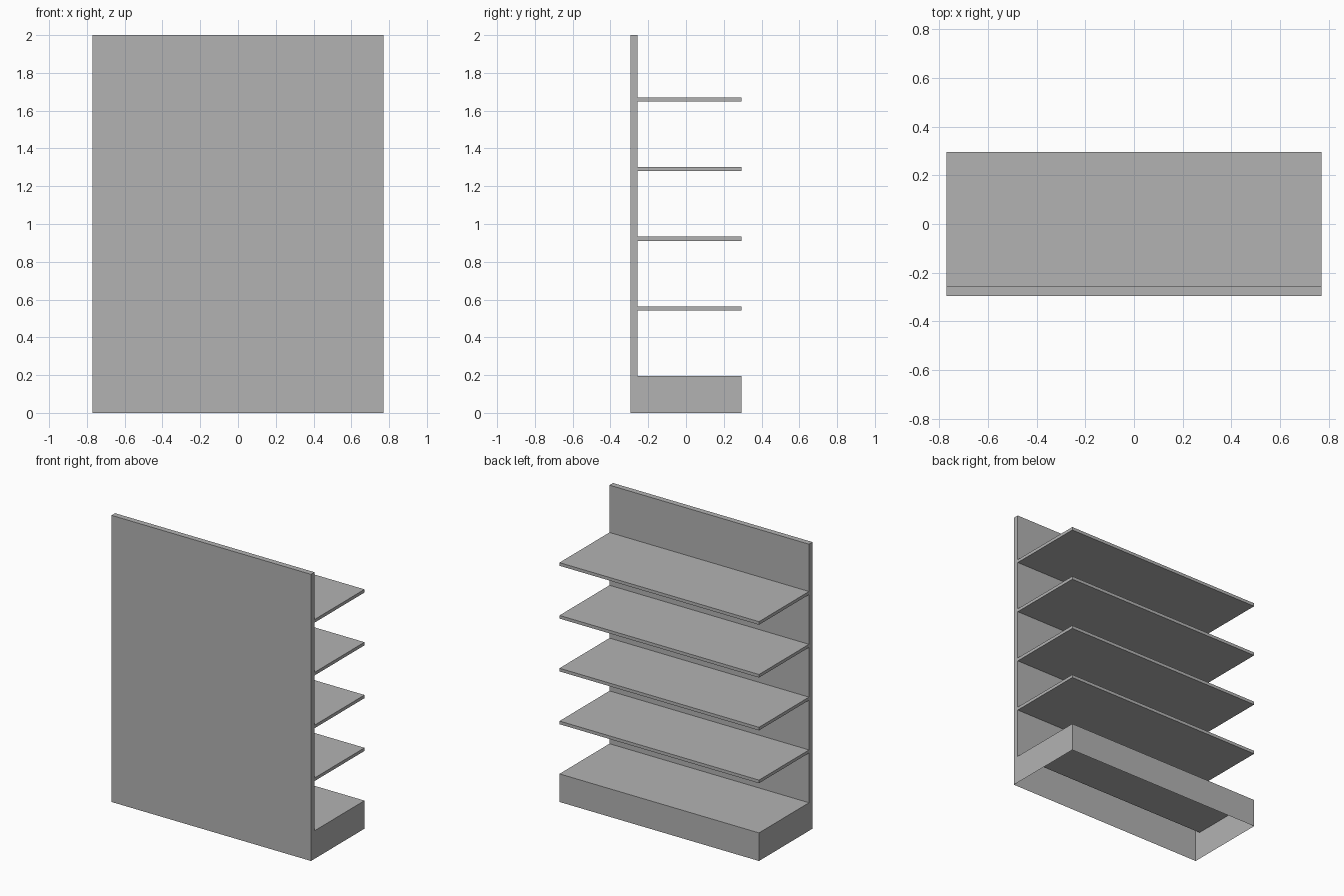
import bpy
import bmesh

cube = bpy.data.objects.get("Cube")
if cube:
    bpy.data.objects.remove(cube, do_unlink=True)

HALF_W, HALF_D, HEIGHT = 0.77, 0.295, 2.0
PANEL_Y = -0.256          # inner face of the upright panel
BASE_TOP = 0.196
SHELF_GAP, SHELF_T, SHELVES = 0.3685, 0.022, 4

# Plain grey material
grey = bpy.data.materials.new("plain_grey")
grey.use_nodes = True
colour = (0.45, 0.45, 0.45, 1.0)
grey.diffuse_color = colour
grey.node_tree.nodes["Principled BSDF"].inputs["Base Color"].default_value = colour

# Side profile (y, z): base, then each shelf as a tooth, then the tall panel
profile = [(-HALF_D, 0), (HALF_D, 0), (HALF_D, BASE_TOP), (PANEL_Y, BASE_TOP)]
for i in range(1, SHELVES + 1):
    top = BASE_TOP + i * SHELF_GAP
    under = top - SHELF_T
    profile += [(PANEL_Y, under), (HALF_D, under), (HALF_D, top), (PANEL_Y, top)]
profile += [(PANEL_Y, HEIGHT), (-HALF_D, HEIGHT)]

# Extrude the profile across the width
bm = bmesh.new()
side = bm.faces.new([bm.verts.new((-HALF_W, y, z)) for y, z in profile])
result = bmesh.ops.extrude_face_region(bm, geom=[side], use_keep_orig=True)
moved = [g for g in result["geom"] if isinstance(g, bmesh.types.BMVert)]
bmesh.ops.translate(bm, verts=moved, vec=(2 * HALF_W, 0, 0))
bmesh.ops.recalc_face_normals(bm, faces=bm.faces[:])

# The hollow base is open at the floor
floor = [f for f in bm.faces if all(v.co.z < 0.001 for v in f.verts)]
bmesh.ops.delete(bm, geom=floor, context="FACES_ONLY")

mesh = bpy.data.meshes.new("shelving_unit")
bm.to_mesh(mesh)
bm.free()
mesh.materials.append(grey)
unit = bpy.data.objects.new("shelving_unit", mesh)
bpy.context.collection.objects.link(unit)
